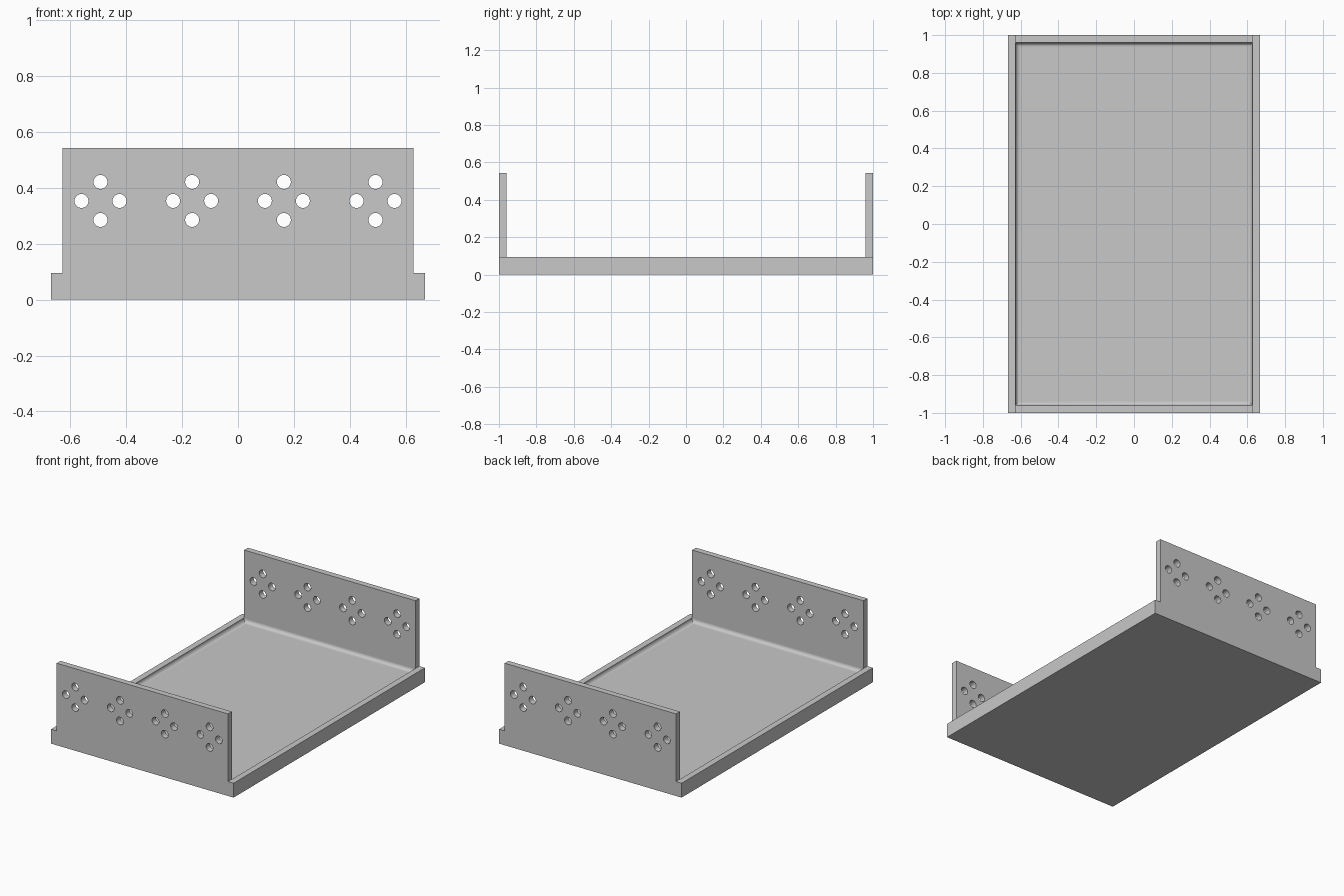
import bpy
import bmesh
import math
from mathutils import Matrix, Vector

HALF_W, HALF_L = 0.668, 1.0        # outer half width and length
IN_W, IN_L = 0.627, 0.96           # inner half width and length
RIM, TOP, FLOOR, FILLET = 0.095, 0.543, 0.067, 0.025

if "Cube" in bpy.data.objects:
    bpy.data.objects.remove(bpy.data.objects["Cube"], do_unlink=True)

grey = bpy.data.materials.new("light grey")
grey.use_nodes = True
colour = (0.58, 0.58, 0.58, 1)
grey.diffuse_color = colour
grey.node_tree.nodes["Principled BSDF"].inputs["Base Color"].default_value = colour


def add_object(name, bm):
    mesh = bpy.data.meshes.new(name)
    bm.to_mesh(mesh)
    bm.free()
    mesh.materials.append(grey)
    obj = bpy.data.objects.new(name, mesh)
    bpy.context.collection.objects.link(obj)
    return obj


def top_face(bm, x, y):
    """Upward face of the base whose centre is nearest to x, y."""
    ups = [f for f in bm.faces if f.normal.z > 0.9]
    return min(ups, key=lambda f: (f.calc_center_median().xy - Vector((x, y))).length)


def extrude(bm, face):
    return bmesh.ops.extrude_discrete_faces(bm, faces=[face])["faces"][0]


# Base slab, scored along the inner wall lines
bm = bmesh.new()
bmesh.ops.create_cube(bm, size=1, matrix=Matrix.Translation((0, 0, RIM / 2))
                      @ Matrix.Diagonal((2 * HALF_W, 2 * HALF_L, RIM, 1)))
for axis, offset in (((1, 0, 0), IN_W), ((0, 1, 0), IN_L)):
    for side in (-1, 1):
        bmesh.ops.bisect_plane(bm, geom=bm.verts[:] + bm.edges[:] + bm.faces[:],
                               plane_co=Vector(axis) * offset * side, plane_no=axis)
bm.normal_update()

# Raised panels at both ends
centre = top_face(bm, 0, 0)
ends = [top_face(bm, 0, side * (IN_L + HALF_L) / 2) for side in (-1, 1)]
for face in ends:
    for v in extrude(bm, face).verts:
        v.co.z = TOP

# Sunken floor with a rounded bottom edge
steps = 8
for i in range(steps + 1):
    a = math.pi / 2 * i / steps
    inset = FILLET * (1 - math.cos(a))
    centre = extrude(bm, centre)
    for v in centre.verts:
        v.co = (math.copysign(IN_W - inset, v.co.x),
                math.copysign(IN_L - inset, v.co.y),
                FLOOR + FILLET * (1 - math.sin(a)))
bmesh.ops.dissolve_limit(bm, angle_limit=0.01, verts=bm.verts[:], edges=bm.edges[:])
bmesh.ops.recalc_face_normals(bm, faces=bm.faces[:])
tray = add_object("tray_with_end_panels", bm)

# Drill: four diamond groups of four holes through both panels
bm = bmesh.new()
for group in range(4):
    cx = (group - 1.5) * 0.328
    for quarter in range(4):
        a = quarter * math.pi / 2
        spot = (cx + 0.068 * math.cos(a), 0, 0.353 + 0.068 * math.sin(a))
        bmesh.ops.create_cone(bm, cap_ends=True, segments=32, radius1=0.025,
                              radius2=0.025, depth=2.2,
                              matrix=Matrix.Translation(spot)
                              @ Matrix.Rotation(math.pi / 2, 4, "X"))
drill = add_object("hole_cutter", bm)
drill.hide_render = True

bpy.context.view_layer.objects.active = tray
tray.select_set(True)
cut = tray.modifiers.new("holes", "BOOLEAN")
cut.operation = "DIFFERENCE"
cut.solver = "EXACT"
cut.object = drill
bpy.ops.object.modifier_apply(modifier=cut.name)
bpy.data.objects.remove(drill, do_unlink=True)

# Smooth holes and fillets, keep the flat faces flat
bpy.ops.object.shade_smooth_by_angle(angle=math.radians(30))
weighted = tray.modifiers.new("weighted normals", "WEIGHTED_NORMAL")
weighted.keep_sharp = True
